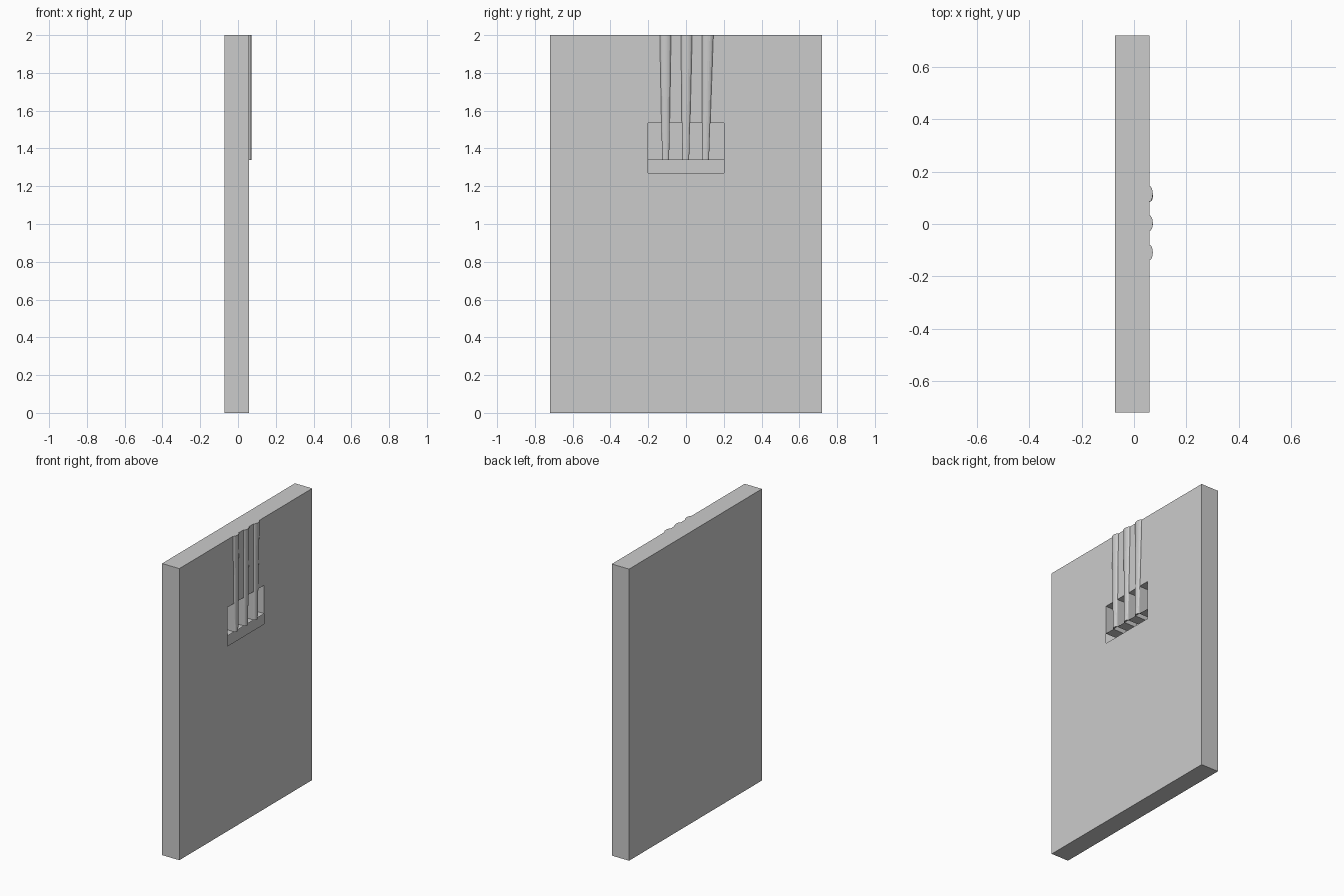
import bpy, bmesh, math

if "Cube" in bpy.data.objects:
    bpy.data.objects.remove(bpy.data.objects["Cube"])

BACK, FRONT, BUMP = -0.072, 0.059, 0.072
POCKET_X = -0.04
YS = [-0.72, -0.2, -0.127, -0.09, -0.02, 0.016, 0.085, 0.122, 0.2, 0.72]
ZS = [0, 1.27, 1.34, 1.535, 2]


def finish(bm, name):
    bmesh.ops.remove_doubles(bm, verts=bm.verts, dist=1e-5)
    me = bpy.data.meshes.new(name)
    bm.to_mesh(me)
    bm.free()
    ob = bpy.data.objects.new(name, me)
    bpy.context.collection.objects.link(ob)
    return ob


def face(bm, pts):
    return bm.faces.new([bm.verts.new(p) for p in pts])


def box(bm, x0, x1, y0, y1, z0, z1, inward=False):
    """Box without its +x side; inward flips it into a pocket lining."""
    a = [(x0, y0, z0), (x0, y0, z1), (x0, y1, z1), (x0, y1, z0)]
    b = [(x1, p[1], p[2]) for p in a]
    quads = [a] + [[a[i], b[i], b[(i + 1) % 4], a[(i + 1) % 4]] for i in range(4)]
    for q in quads:
        face(bm, q[::-1] if inward else q)


# Hollow slab: back and sides, front panel with slot and four window openings
bm = bmesh.new()
box(bm, BACK, FRONT, YS[0], YS[-1], ZS[0], ZS[-1])
for i in range(len(YS) - 1):
    for j in range(len(ZS) - 1):
        slot = j == 1 and 1 <= i <= 7
        window = j == 2 and i in (1, 3, 5, 7)
        if slot or window:
            continue
        y0, y1, z0, z1 = YS[i], YS[i + 1], ZS[j], ZS[j + 1]
        face(bm, [(FRONT, y0, z0), (FRONT, y1, z0), (FRONT, y1, z1), (FRONT, y0, z1)])
finish(bm, "slab")

# Lined pockets behind the four windows
bm = bmesh.new()
for i in (1, 3, 5, 7):
    box(bm, POCKET_X, FRONT, YS[i], YS[i + 1], ZS[2], ZS[3], inward=True)
finish(bm, "pockets")


# Raised half-round ribs, widening towards the top
def rib(name, c0, c1, n=8):
    bm = bmesh.new()
    rings = []
    for c, w, z in ((c0, 0.0185, ZS[2]), (c1, 0.03, ZS[4])):
        rings.append([(FRONT + (BUMP - FRONT) * math.sin(math.pi * k / n),
                       c - w * math.cos(math.pi * k / n), z) for k in range(n + 1)])
    lo, hi = rings
    for k in range(n):
        face(bm, [lo[k], lo[k + 1], hi[k + 1], hi[k]])
    face(bm, hi)
    face(bm, lo[::-1])
    finish(bm, name)


for k, (c0, c1) in enumerate(((-0.108, -0.109), (-0.002, 0.003), (0.103, 0.115))):
    rib(f"rib_{k + 1}", c0, c1)
